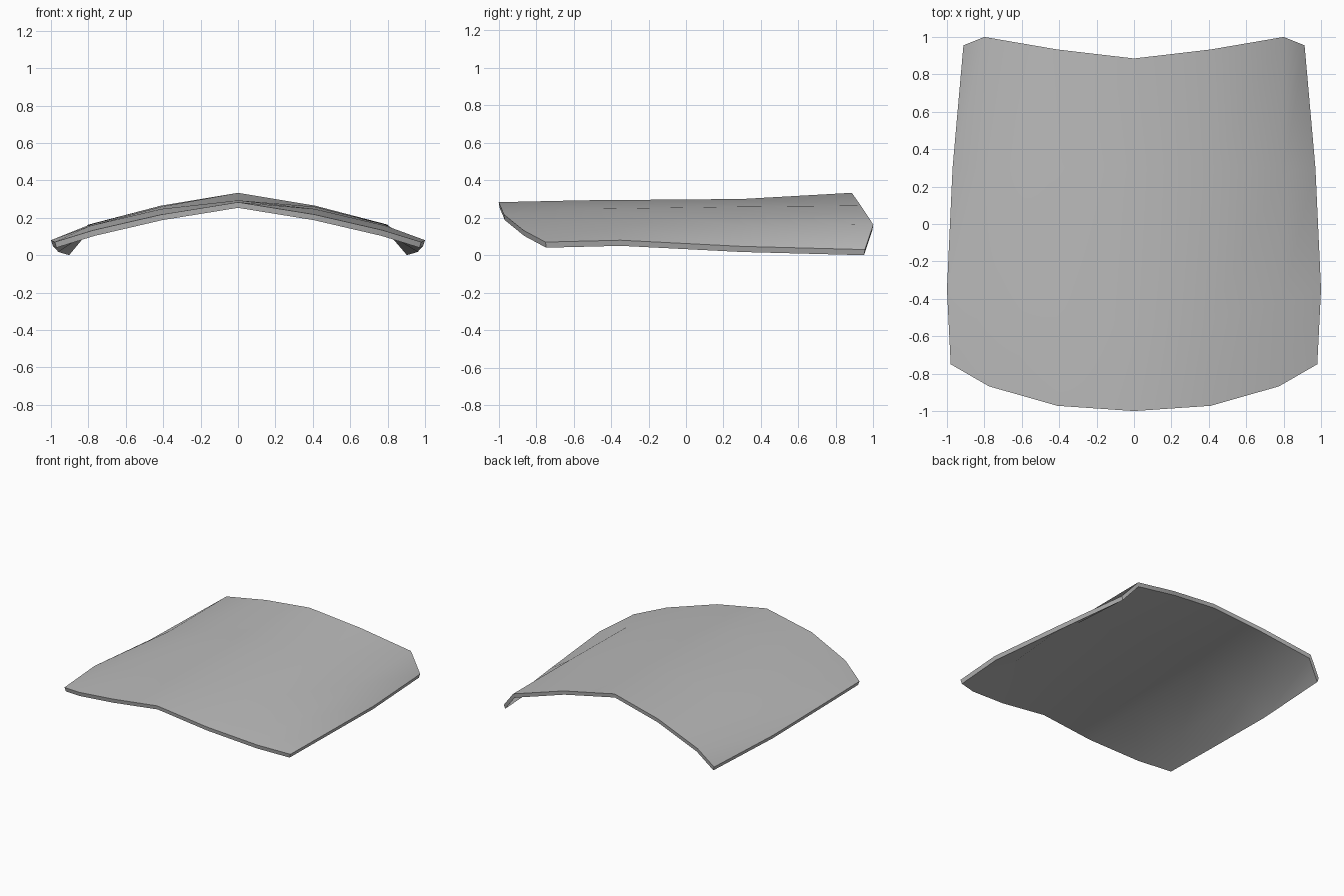
import bpy, bmesh, math

cube = bpy.data.objects.get("Cube")
if cube:
    bpy.data.objects.remove(cube, do_unlink=True)

# Grey painted metal
grey = bpy.data.materials.new("panel_grey")
grey.use_nodes = True
colour = (0.5, 0.5, 0.5, 1)
grey.diffuse_color = colour
grey.node_tree.nodes["Principled BSDF"].inputs["Base Color"].default_value = colour

# Half cross-sections from front to back, each from the centre line to the side edge
SECTIONS = [
    [(0, -1.0, .283), (.41, -.972, .217), (.775, -.868, .133), (.98, -.75, .07)],
    [(0, -.55, .293), (.41, -.5, .247), (.79, -.42, .157), (1.0, -.35, .08)],
    [(0, .3, .30), (.41, .3, .259), (.8, .3, .16), (.97, .3, .047)],
    [(0, .885, .333), (.41, .933, .265), (.8, 1.0, .163), (.912, .955, .03)],
]
THICKNESS = 0.03


def full_row(half):
    """Mirror a half section into a complete row."""
    return [(-x, y, z) for x, y, z in reversed(half[1:])] + half


# Curved top skin
bm = bmesh.new()
rows = [[bm.verts.new(p) for p in full_row(half)] for half in SECTIONS]
for near, far in zip(rows, rows[1:]):
    for i in range(len(near) - 1):
        bm.faces.new((near[i], near[i + 1], far[i + 1], far[i]))

# Underside and rim: extrude the skin downwards
top = list(bm.faces)
under = bmesh.ops.extrude_face_region(bm, geom=top, use_keep_orig=True)["geom"]
for v in under:
    if isinstance(v, bmesh.types.BMVert):
        v.co.z -= THICKNESS
        v.co.x *= 0.99
        v.co.y *= 0.995
bmesh.ops.recalc_face_normals(bm, faces=bm.faces)

mesh = bpy.data.meshes.new("curved_panel")
bm.to_mesh(mesh)
bm.free()
mesh.materials.append(grey)
panel = bpy.data.objects.new("curved_panel", mesh)
bpy.context.collection.objects.link(panel)

# Smooth skin with crisp rim
bpy.ops.object.select_all(action="DESELECT")
panel.select_set(True)
bpy.context.view_layer.objects.active = panel
bpy.ops.object.shade_smooth_by_angle(angle=math.radians(48))
